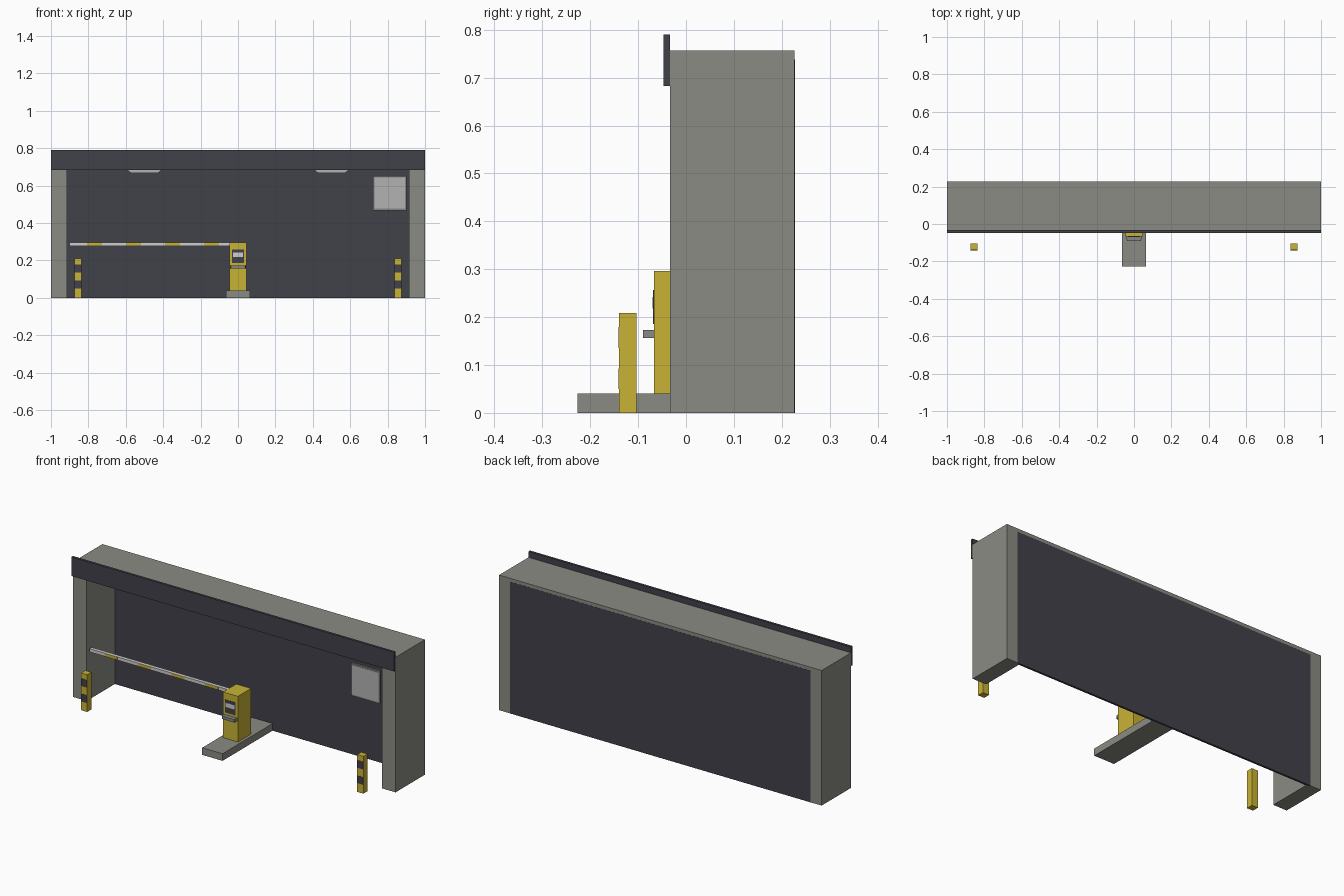
import bpy
import bmesh

cube = bpy.data.objects.get("Cube")
if cube:
    bpy.data.objects.remove(cube, do_unlink=True)


def material(name, r, g, b):
    m = bpy.data.materials.new(name)
    m.use_nodes = True
    m.diffuse_color = (r, g, b, 1)
    bsdf = next(n for n in m.node_tree.nodes if n.type == 'BSDF_PRINCIPLED')
    bsdf.inputs["Base Color"].default_value = (r, g, b, 1)
    return m


CONCRETE = material("concrete grey", 0.26, 0.26, 0.23)
DARK = material("dark slate", 0.053, 0.053, 0.068)
YELLOW = material("safety yellow", 0.58, 0.45, 0.036)
WHITE = material("off white", 0.62, 0.62, 0.62)
PANEL = material("light grey", 0.45, 0.45, 0.45)
METAL = material("metal grey", 0.24, 0.24, 0.24)


def box(name, mat, x, y, z, adjust=None):
    """Box from (min, max) ranges; adjust(co) may reshape its corners."""
    bm = bmesh.new()
    bmesh.ops.create_cube(bm, size=1)
    for v in bm.verts:
        v.co = [r[0] if c < 0 else r[1] for c, r in zip(v.co, (x, y, z))]
        if adjust:
            adjust(v.co)
    mesh = bpy.data.meshes.new(name)
    bm.to_mesh(mesh)
    bm.free()
    mesh.materials.append(mat)
    obj = bpy.data.objects.new(name, mesh)
    bpy.context.collection.objects.link(obj)
    return obj


FRONT, BACK = -0.033, 0.227

# Portal: piers, lintel, fascia and rear panel
for side, label in ((-1, "right"), (1, "left")):
    box(label + "_pier", CONCRETE, sorted((side * 0.915, side)), (FRONT, BACK), (0, 0.757))
box("lintel", CONCRETE, (-0.915, 0.915), (FRONT, BACK), (0.683, 0.757))
box("fascia", DARK, (-1, 1), (-0.047, FRONT), (0.683, 0.79))
box("rear_panel", DARK, (-0.932, 0.932), (0.216, BACK + 0.0006), (0, 0.738))

# Ceiling lamps with sloping ends
for cx, label in ((-0.5, "right"), (0.5, "left")):
    def taper(co, cx=cx):
        if co.z < 0.675:
            co.x = cx + (co.x - cx) * 0.78
    box(label + "_ceiling_lamp", PANEL, (cx - 0.093, cx + 0.093), (0.06, 0.13), (0.668, 0.684), taper)

# Notice board beside the left pier
box("notice_frame", METAL, (0.722, 0.902), (-0.031, -0.02), (0.468, 0.652))
box("notice_board", PANEL, (0.731, 0.893), (-0.033, -0.03), (0.477, 0.643))

# Kerb island and ticket machine
box("island", CONCRETE, (-0.063, 0.063), (-0.227, 0.216), (0, 0.04))
box("ticket_machine", YELLOW, (-0.046, 0.046), (-0.067, 0.05), (0.04, 0.296))
box("machine_screen", DARK, (-0.032, 0.032), (-0.069, -0.066), (0.186, 0.257))
box("screen_label", WHITE, (-0.027, 0.027), (-0.070, -0.068), (0.218, 0.242))


def narrow_front(co):
    if co.y < -0.08:
        co.x *= 0.87


box("ticket_tray", METAL, (-0.043, 0.043), (-0.09, -0.066), (0.156, 0.173), narrow_front)

# Barrier arm with painted bands on its front
box("barrier_arm", WHITE, (-0.9, -0.045), (-0.03, -0.01), (0.278, 0.296))
for i in range(4):
    start = -0.807 + i * 0.2086
    box(f"arm_band_{i + 1}", YELLOW, (start, start + 0.08), (-0.0315, -0.0295), (0.279, 0.295))

# Bollards with dark bands on the front
for cx, label in ((-0.856, "right"), (0.856, "left")):
    span = (cx - 0.019, cx + 0.019)
    box(label + "_bollard", YELLOW, span, (-0.14, -0.103), (0, 0.209))
    for z, place in ((0.05, "lower"), (0.136, "upper")):
        box(f"{label}_bollard_{place}_band", DARK, span, (-0.1408, -0.1395), (z, z + 0.043))
